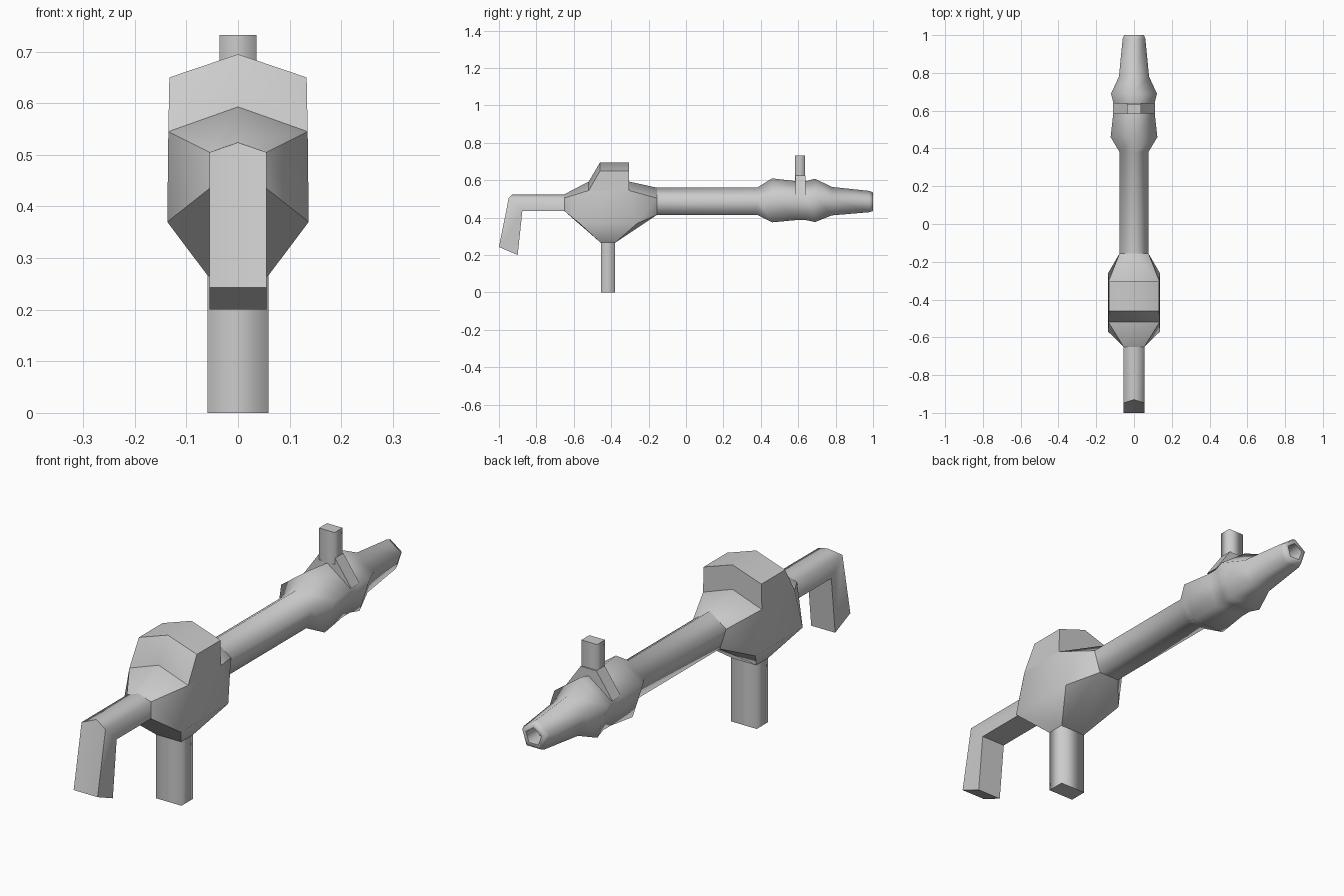
import bpy
import bmesh
from math import sin, cos, pi, radians

cube = bpy.data.objects.get("Cube")
if cube:
    bpy.data.objects.remove(cube)

grey = bpy.data.materials.new("plain_grey")
grey.use_nodes = True
COLOUR = (0.6, 0.6, 0.6, 1)
grey.diffuse_color = COLOUR
grey.node_tree.nodes["Principled BSDF"].inputs["Base Color"].default_value = COLOUR

AXIS_Z = 0.48


def finish(name, bm, angle):
    bmesh.ops.recalc_face_normals(bm, faces=bm.faces[:])
    mesh = bpy.data.meshes.new(name)
    bm.to_mesh(mesh)
    bm.free()
    mesh.materials.append(grey)
    obj = bpy.data.objects.new(name, mesh)
    bpy.context.collection.objects.link(obj)
    bpy.ops.object.select_all(action="DESELECT")
    obj.select_set(True)
    bpy.context.view_layer.objects.active = obj
    bpy.ops.object.shade_smooth_by_angle(angle=radians(angle))
    return obj


def loft(name, rings, angle):
    """Skin a list of equal rings and cap both ends."""
    bm = bmesh.new()
    loops = [[bm.verts.new(p) for p in ring] for ring in rings]
    for a, b in zip(loops, loops[1:]):
        for i in range(len(a)):
            j = (i + 1) % len(a)
            bm.faces.new((a[i], a[j], b[j], b[i]))
    bm.faces.new(loops[0])
    bm.faces.new(loops[-1])
    return finish(name, bm, angle)


def mirrored_hull(name, half, angle):
    """Convex solid around points given for one side."""
    bm = bmesh.new()
    points = {(s * x, y, z) for x, y, z in half for s in (1, -1)}
    for p in sorted(points):
        bm.verts.new(p)
    bmesh.ops.convex_hull(bm, input=bm.verts[:])
    bmesh.ops.dissolve_limit(bm, angle_limit=radians(1),
                             verts=bm.verts[:], edges=bm.edges[:])
    return finish(name, bm, angle)


def pentagon(y, r):
    return [(r * sin(i * 2 * pi / 5), y, AXIS_Z + r * cos(i * 2 * pi / 5))
            for i in range(5)]


def box(name, hx, y0, y1, z0, z1):
    rings = [[(-hx, y0, z), (hx, y0, z), (hx, y1, z), (-hx, y1, z)]
             for z in (z0, z1)]
    obj = loft(name, rings, 95)
    for face in obj.data.polygons:
        face.use_smooth = abs(face.normal.z) < 0.5
    # Only the end caps stay crisp
    for edge in obj.data.edges:
        ends = [obj.data.vertices[i].co.z for i in edge.vertices]
        edge.use_edge_sharp = abs(ends[0] - ends[1]) < 0.001
    return obj


# Barrel with swollen collar, tapered muzzle and hollow bore
profile = [(-0.2, 0.08), (0.38, 0.08), (0.46, 0.13), (0.59, 0.115),
           (0.64, 0.115), (0.69, 0.128), (0.78, 0.084), (0.98, 0.063),
           (1.0, 0.055), (1.0, 0.037), (0.93, 0.035)]
loft("barrel", [pentagon(y, r) for y, r in profile], 75)

# Main body: narrow ends, wide shoulders and a tapered underside
body = [(0.055, -0.65, 0.435), (0.055, -0.65, 0.505), (0, -0.65, 0.525),
        (0.135, -0.52, 0.545), (0, -0.52, 0.593),
        (0.135, -0.305, 0.545), (0, -0.305, 0.593),
        (0.137, -0.57, 0.37), (0.137, -0.26, 0.37),
        (0.058, -0.455, 0.265), (0.058, -0.38, 0.265)]
mirrored_hull("body", body + pentagon(-0.155, 0.08), 40)

# Raised hood on the body
hood = [(0.135, -0.52, 0.545), (0, -0.52, 0.593)]
for y in (-0.46, -0.305):
    hood += [(0.133, y, 0.65), (0, y, 0.695)]
hood += [(0.135, -0.305, 0.545), (0, -0.305, 0.593)]
mirrored_hull("hood", hood, 40)

# Lower stem
box("stem", 0.059, -0.455, -0.38, 0, 0.28)


# Bent handle: inner edge, outer shoulder and ridge for each station
def handle_ring(inner, shoulder, ridge):
    w = 0.055
    return [(-w, *inner), (w, *inner), (w, *shoulder),
            (0, *ridge), (-w, *shoulder)]


loft("handle", [
    handle_ring((-0.64, 0.435), (-0.64, 0.505), (-0.64, 0.525)),
    handle_ring((-0.875, 0.435), (-0.948, 0.505), (-0.93, 0.524)),
    handle_ring((-0.9, 0.2), (-1.0, 0.243), (-1.0, 0.243)),
], 75)

# Sight bracket straddling the collar, with an upright post
bracket = [(x, y, z) for y in (0.585, 0.64)
           for x, z in ((0.11, 0.52), (0.036, 0.625))]
mirrored_hull("sight_bracket", bracket, 30)
box("sight_post", 0.036, 0.583, 0.635, 0.6, 0.732)
